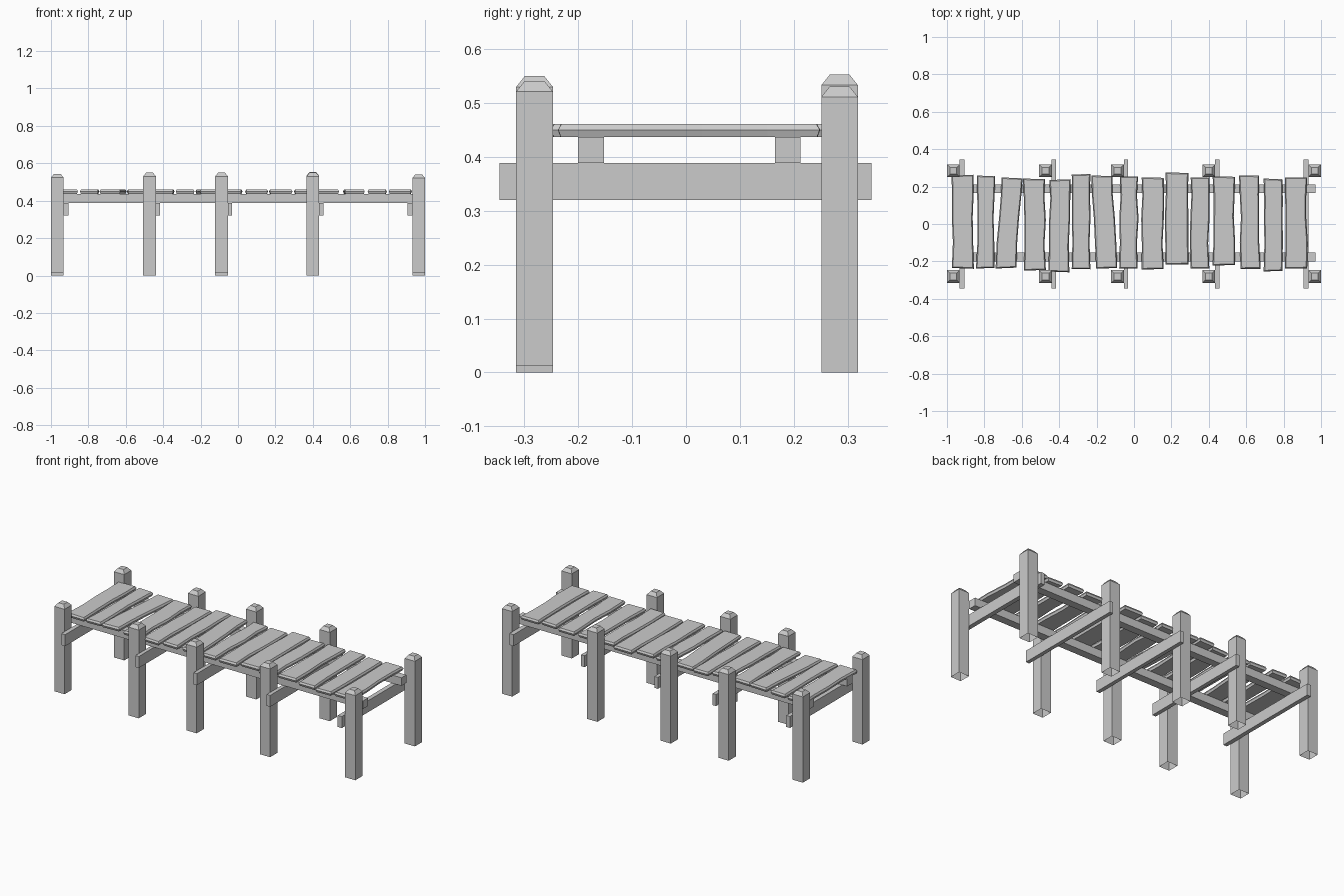
import bpy, bmesh, random

if "Cube" in bpy.data.objects:
    bpy.data.objects.remove(bpy.data.objects["Cube"])
random.seed(7)


def finish(name, bm):
    bmesh.ops.recalc_face_normals(bm, faces=bm.faces)
    me = bpy.data.meshes.new(name)
    bm.to_mesh(me)
    bm.free()
    ob = bpy.data.objects.new(name, me)
    bpy.context.collection.objects.link(ob)
    return ob


def loft(name, rings, cap_start=True):
    """Skin a list of equal-length closed rings and cap the ends."""
    bm = bmesh.new()
    vs = [[bm.verts.new(p) for p in r] for r in rings]
    n = len(vs[0])
    for a, b in zip(vs, vs[1:]):
        for i in range(n):
            j = (i + 1) % n
            bm.faces.new((a[i], a[j], b[j], b[i]))
    bm.faces.new(vs[-1])
    if cap_start:
        bm.faces.new(vs[0])
    return finish(name, bm)


def box(name, x0, x1, y0, y1, z0, z1):
    rect = lambda z: [(x0, y0, z), (x1, y0, z), (x1, y1, z), (x0, y1, z)]
    return loft(name, [rect(z0), rect(z1)])


# posts: square shafts, open underneath, with a chamfered cap
def post(name, x, y, base, top):
    def ring(h, z):
        return [(x - h, y - h, z), (x + h, y - h, z), (x + h, y + h, z), (x - h, y + h, z)]
    return loft(name, [ring(.034, base), ring(.034, top - .02), ring(.018, top)], False)


post_x = (-.966, -.473, -.088, .40, .966)
front = ((.013, .543), (0, .55), (.013, .55), (0, .55), (.013, .541))
back = ((0, .535), (0, .537), (0, .545), (0, .553), (0, .531))
for i, x in enumerate(post_x):
    post(f"front_post_{i+1}", x, -.281, *front[i])
    post(f"back_post_{i+1}", x, .285, *back[i])

# cross beams fixed to the sides of the posts
for i, (x0, x1) in enumerate(((-.932, -.907), (-.44, -.417), (-.054, -.031),
                              (.433, .456), (.905, .932))):
    box(f"cross_beam_{i+1}", x0, x1, -.346, .344, .32, .389)

# two long stringers
box("front_stringer", -.965, .97, -.2, -.152, .389, .437)
box("back_stringer", -.965, .97, .165, .212, .389, .437)

# planks: centre x at back, centre x at front, width, back y, front y
planks = (
    (-.917, -.915, .118, .259, -.235), (-.791, -.796, .098, .259, -.238),
    (-.652, -.684, .112, .249, -.238), (-.535, -.530, .118, .243, -.249),
    (-.396, -.402, .113, .235, -.254), (-.283, -.283, .100, .265, -.240),
    (-.171, -.146, .113, .259, -.238), (-.027, -.030, .098, .255, -.238),
    (.100, .100, .118, .249, -.243), (.230, .230, .122, .275, -.217),
    (.353, .353, .100, .249, -.238), (.480, .480, .120, .255, -.222),
    (.615, .624, .107, .259, -.240), (.743, .743, .100, .243, -.254),
    (.866, .866, .120, .249, -.238))


def plank(name, xb, xf, w, yb, yf):
    # worn outline, then skinned bottom -> middle -> inset top
    steps = (0, .28, .55, .8, 1)
    jit = lambda s: random.uniform(-.007, .004) if 0 < s < 1 else 0
    right = [(xf + (xb - xf) * s + w / 2 + jit(s), yf + (yb - yf) * s) for s in steps]
    left = [(xf + (xb - xf) * s - w / 2 - jit(s), yf + (yb - yf) * s) for s in steps]
    tilt = random.uniform(-.005, .005)
    right[0] = (right[0][0], right[0][1] + tilt)
    right[-1] = (right[-1][0], right[-1][1] - tilt)
    outline = right + left[::-1]
    cx, cy = (xb + xf) / 2, (yb + yf) / 2

    def ring(inset, z):
        out = []
        for x, y in outline:
            kx = inset if x < cx else -inset
            ky = 0
            if abs(y - cy) > .21:
                ky = inset if y < cy else -inset
            out.append((x + kx, y + ky, z))
        return out
    loft(name, [ring(.005, .437), ring(0, .45), ring(.006, .461)])


for i, p in enumerate(planks):
    plank(f"deck_plank_{i+1}", *p)
